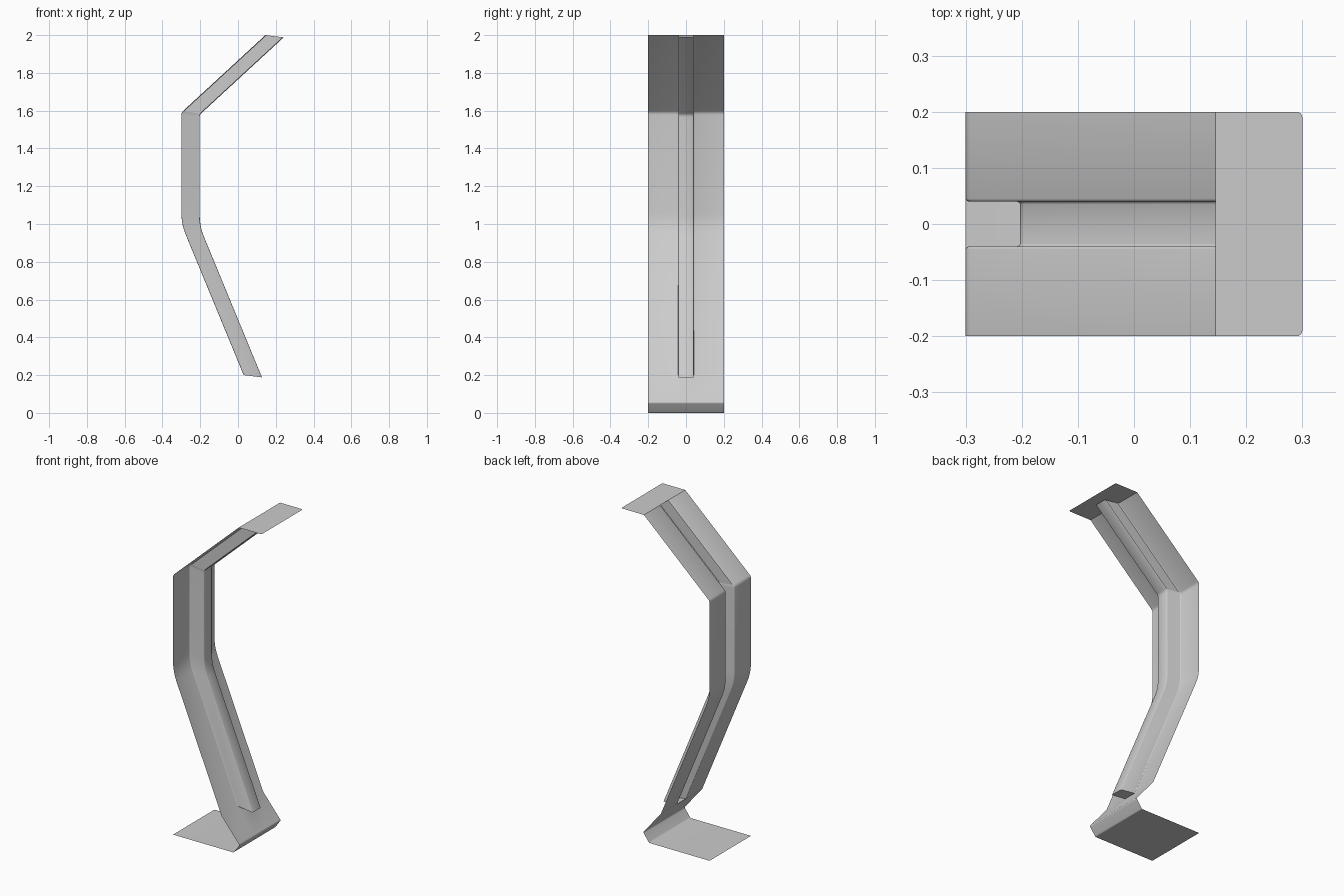
import bpy, bmesh
from mathutils import Vector

if "Cube" in bpy.data.objects:
    bpy.data.objects.remove(bpy.data.objects["Cube"], do_unlink=True)

HALF_W = 0.2
RIB_HALF = 0.04
RIB_SHIFT = Vector((0.097, 0, -0.012))


def fillet(points, steps=5):
    """Turn (x, z, setback) corners into a path with rounded bends."""
    path = []
    for i, (x, z, r) in enumerate(points):
        p = Vector((x, 0, z))
        if not r:
            path.append(p)
            continue
        before = Vector((points[i - 1][0], 0, points[i - 1][1]))
        after = Vector((points[i + 1][0], 0, points[i + 1][1]))
        a = p + (before - p).normalized() * r
        b = p + (after - p).normalized() * r
        for s in range(steps + 1):
            t = s / steps
            path.append(a * (1 - t) ** 2 + p * 2 * t * (1 - t) + b * t * t)
    return path


def loft(bm, path, section):
    """Sweep (y, depth) points along the path; depth pushes along the rib."""
    rows = [[bm.verts.new(p + Vector((0, y, 0)) + RIB_SHIFT * d)
             for y, d in section] for p in path]
    for r0, r1 in zip(rows, rows[1:]):
        for j in range(len(section) - 1):
            bm.faces.new((r0[j], r0[j + 1], r1[j + 1], r1[j]))
    return rows


# Side profile of the strap: foot, ribbed body, top tab
foot = fillet([(-0.3, 0, 0), (0.11, 0, 0.006), (0.15, 0.055, 0.008), (0.03, 0.2, 0)])
body = fillet([(0.03, 0.2, 0), (-0.3, 1.0, 0.06), (-0.3, 1.59, 0.012), (0.145, 2.0, 0)])
tab = [Vector((0.145, 0, 2.0)), Vector((0.3, 0, 2.0))]

# Rib cross-section with softened folds
half = [(-RIB_HALF - 0.005, 0), (-RIB_HALF - 0.002, 0.015), (-RIB_HALF, 0.05),
        (-RIB_HALF, 0.95), (-RIB_HALF + 0.002, 0.985), (-RIB_HALF + 0.005, 1)]
rib = half + [(-y, d) for y, d in reversed(half)]
mouth = half[0][0]
flat = [(-HALF_W, 0), (mouth, 0), (-mouth, 0), (HALF_W, 0)]

bm = bmesh.new()
loft(bm, foot, flat)
body_rows = loft(bm, body, [(-HALF_W, 0)] + rib + [(HALF_W, 0)])
tab_rows = loft(bm, tab, flat)

# Closed ends of the rib
for row in (body_rows[0], body_rows[-1]):
    bm.faces.new(row[1:-1])

# Rounded corners of the top tab
bmesh.ops.bevel(bm, geom=[tab_rows[-1][0], tab_rows[-1][-1]], offset=0.01,
                segments=4, profile=0.5, affect='VERTICES')
bmesh.ops.remove_doubles(bm, verts=bm.verts, dist=0.0001)
bmesh.ops.recalc_face_normals(bm, faces=bm.faces)

mesh = bpy.data.meshes.new("ribbed_strap")
bm.to_mesh(mesh)
bm.free()
strap = bpy.data.objects.new("ribbed_strap", mesh)
bpy.context.collection.objects.link(strap)

bpy.ops.object.select_all(action='DESELECT')
strap.select_set(True)
bpy.context.view_layer.objects.active = strap
bpy.ops.object.shade_smooth_by_angle(angle=0.6)
